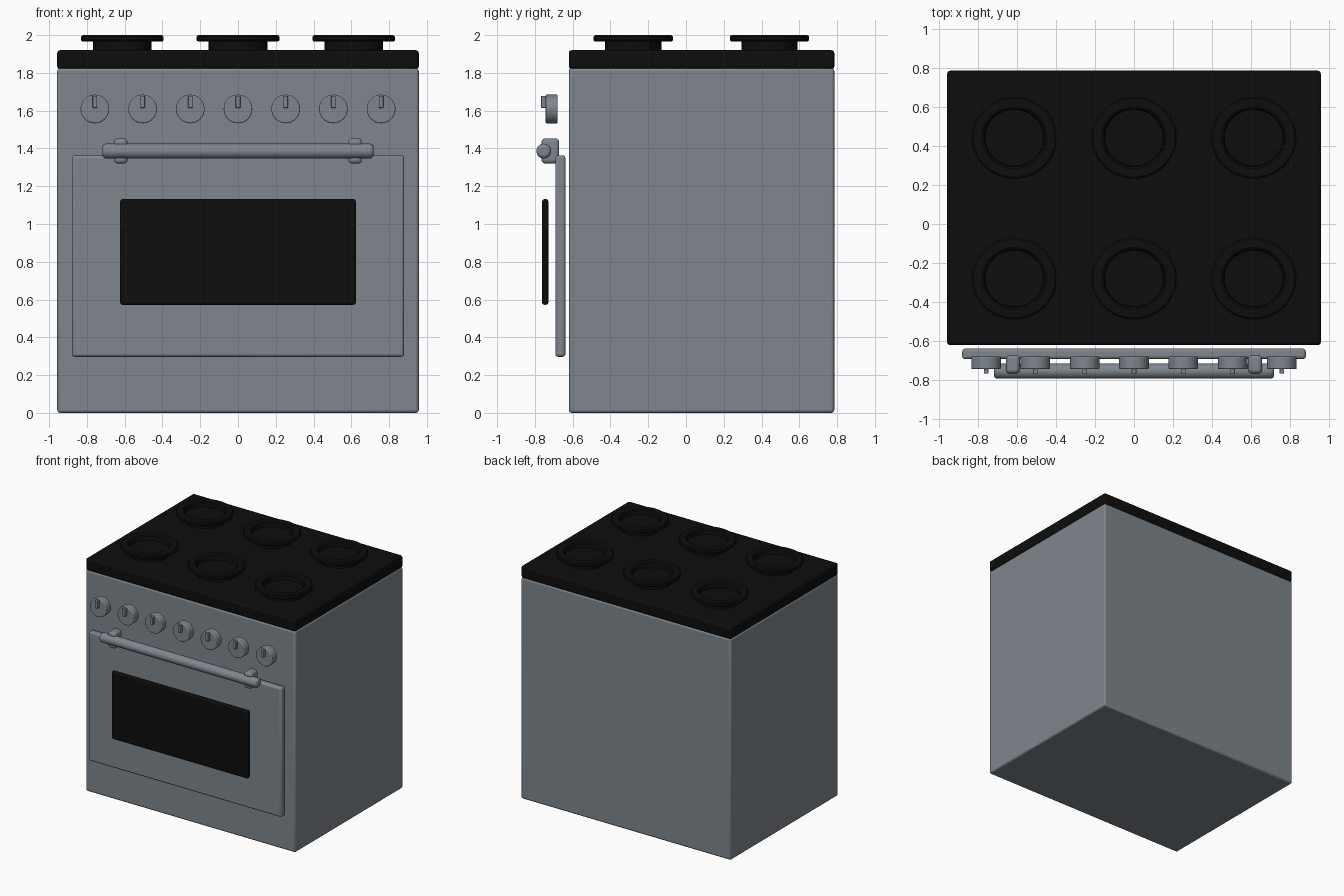
import bpy
import bmesh
import math
from mathutils import Matrix

if "Cube" in bpy.data.objects:
    bpy.data.objects.remove(bpy.data.objects["Cube"], do_unlink=True)


def make_material(name, color):
    mat = bpy.data.materials.new(name)
    mat.use_nodes = True
    mat.diffuse_color = color
    mat.node_tree.nodes["Principled BSDF"].inputs["Base Color"].default_value = color
    return mat


STEEL = make_material("steel grey", (0.21, 0.24, 0.27, 1))
BLACK = make_material("enamel black", (0.004, 0.004, 0.004, 1))


def finish(name, bm, mat, bevel=0, segments=3):
    """Turn a bmesh into a smooth-shaded object with rounded edges."""
    bmesh.ops.recalc_face_normals(bm, faces=bm.faces)
    mesh = bpy.data.meshes.new(name)
    bm.to_mesh(mesh)
    bm.free()
    mesh.materials.append(mat)
    obj = bpy.data.objects.new(name, mesh)
    bpy.context.collection.objects.link(obj)
    if bevel:
        mod = obj.modifiers.new("rounded edges", "BEVEL")
        mod.width = bevel
        mod.segments = segments
        mod.limit_method = "ANGLE"
        mod.angle_limit = math.radians(40)
    bpy.ops.object.select_all(action="DESELECT")
    obj.select_set(True)
    bpy.context.view_layer.objects.active = obj
    bpy.ops.object.shade_smooth_by_angle(angle=math.radians(35))
    return obj


def box(name, x, y, z, mat, bevel):
    """Rounded box given by its (min, max) range on each axis."""
    bm = bmesh.new()
    bmesh.ops.create_cube(bm, size=1)
    for v in bm.verts:
        v.co = [lo + (c + 0.5) * (hi - lo) for c, (lo, hi) in zip(v.co, (x, y, z))]
    return finish(name, bm, mat, bevel)


def cylinder(name, center, radius, length, axis, mat, bevel):
    """Rounded cylinder lying along the x or y axis."""
    bm = bmesh.new()
    turn = Matrix.Rotation(math.pi / 2, 4, "Y" if axis == "X" else "X")
    bmesh.ops.create_cone(bm, cap_ends=True, segments=32, radius1=radius,
                          radius2=radius, depth=length,
                          matrix=Matrix.Translation(center) @ turn)
    return finish(name, bm, mat, bevel)


def burner(name, x, y):
    """Lathed burner: narrow collar, wide flange and a shallow recess."""
    profile = [(0.155, 1.91), (0.155, 1.965), (0.21, 1.965), (0.219, 1.973),
               (0.219, 1.992), (0.21, 2.0), (0.165, 2.0), (0.155, 1.992),
               (0.15, 1.96), (0, 1.96)]
    bm = bmesh.new()
    verts = [bm.verts.new((r, 0, z)) for r, z in profile]
    edges = [bm.edges.new(pair) for pair in zip(verts, verts[1:])]
    bmesh.ops.spin(bm, geom=verts + edges, cent=(0, 0, 0), axis=(0, 0, 1),
                   angle=math.tau, steps=48)
    bmesh.ops.remove_doubles(bm, verts=bm.verts, dist=0.0001)
    # Slightly oval, as the hob is wider than it is deep
    bm.transform(Matrix.Translation((x, y, 0)) @ Matrix.Diagonal((1, 0.96, 1, 1)))
    return finish(name, bm, BLACK)


# Cabinet and hob
box("oven_body", (-0.957, 0.957), (-0.62, 0.785), (0, 1.825), STEEL, 0.015)
box("hob_top", (-0.957, 0.957), (-0.62, 0.785), (1.82, 1.92), BLACK, 0.015)

# Two rows of burners
for row, y in (("front", -0.279), ("back", 0.442)):
    for side, x in (("right", -0.613), ("middle", 0), ("left", 0.613)):
        burner(f"{row}_{side}_burner", x, y)

# Door and window
box("oven_door", (-0.88, 0.88), (-0.692, -0.638), (0.297, 1.363), STEEL, 0.015)
box("door_window", (-0.624, 0.624), (-0.762, -0.728), (0.572, 1.132), BLACK, 0.014)

# Handle bar and its brackets
cylinder("door_handle", (0, -0.753, 1.386), 0.039, 1.436, "X", STEEL, 0.018)
for side, x in (("right", -0.62), ("left", 0.62)):
    box(f"{side}_handle_bracket", (x - 0.035, x + 0.035), (-0.765, -0.672),
        (1.32, 1.453), STEEL, 0.018)

# Control knobs with raised pointers
for i in range(7):
    x = (i - 3) * 0.2525
    cylinder(f"knob_{i + 1}", (x, -0.711, 1.609), 0.076, 0.064, "Y", STEEL, 0.006)
    box(f"knob_pointer_{i + 1}", (x - 0.012, x + 0.012), (-0.767, -0.73),
        (1.615, 1.678), STEEL, 0.003)
